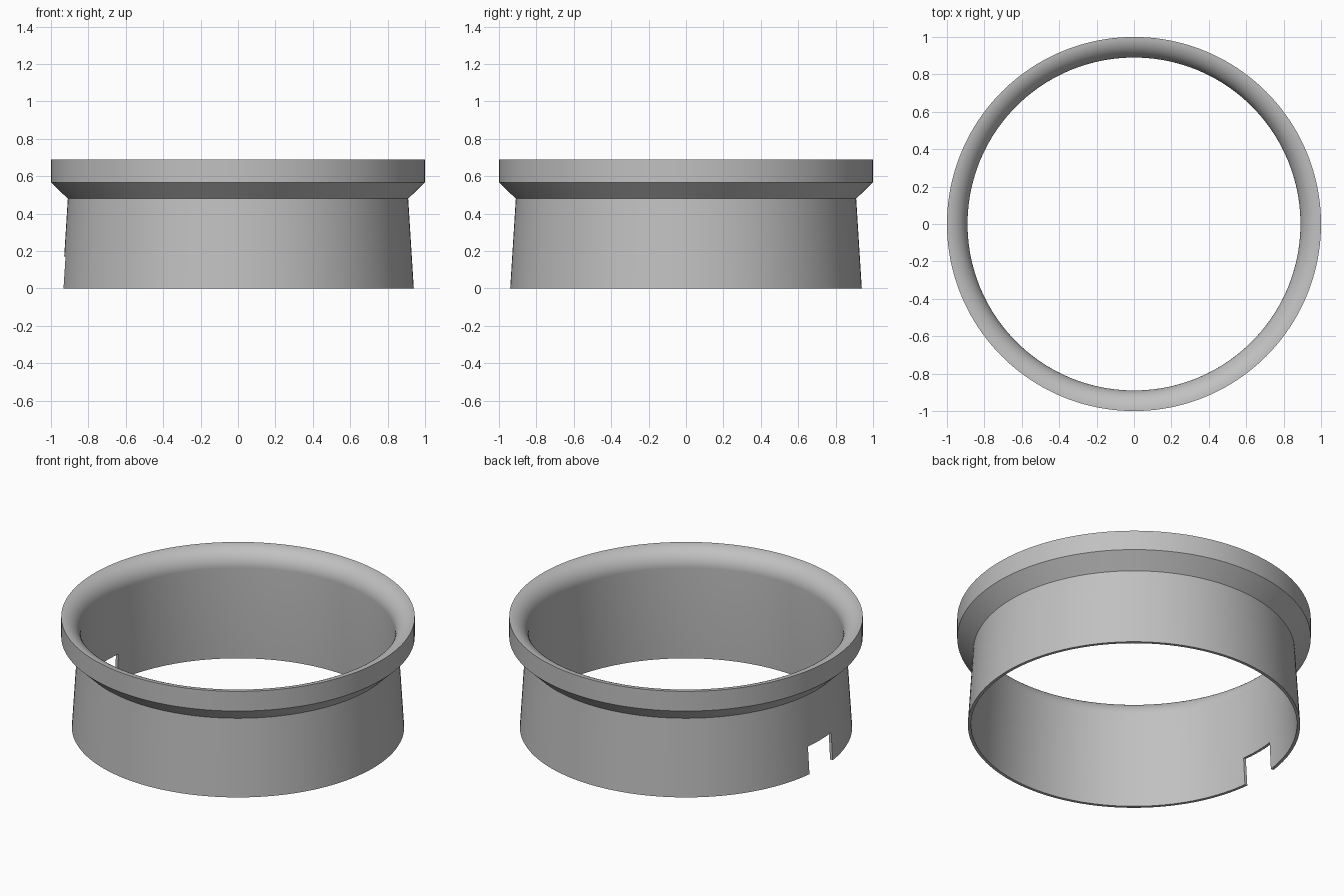
import bpy, bmesh
from math import sin, cos, pi, radians
from mathutils import Vector

if "Cube" in bpy.data.objects:
    bpy.data.objects.remove(bpy.data.objects["Cube"])

SEGMENTS = 160
FLARE = 0.11

grey = bpy.data.materials.new("plain grey")
grey.use_nodes = True
colour = (0.53, 0.53, 0.53, 1)
grey.diffuse_color = colour
grey.node_tree.nodes["Principled BSDF"].inputs["Base Color"].default_value = colour


def make_object(name, bm):
    bmesh.ops.recalc_face_normals(bm, faces=bm.faces)
    mesh = bpy.data.meshes.new(name)
    bm.to_mesh(mesh)
    bm.free()
    obj = bpy.data.objects.new(name, mesh)
    mesh.materials.append(grey)
    bpy.context.collection.objects.link(obj)
    return obj


# Ring section: tapered skirt, sloped collar, straight band, rounded flared mouth
outer = [(0.94, 0), (0.91, 0.48), (1, 0.567), (1, 0.69)]
flare = [(1 - FLARE * sin(a), 0.58 + FLARE * cos(a))
         for a in (i * pi / 24 for i in range(1, 13))]
profile = outer + flare + [(0.922, 0)]

bm = bmesh.new()
rings = []
for s in range(SEGMENTS):
    t = 2 * pi * s / SEGMENTS
    rings.append([bm.verts.new((r * cos(t), r * sin(t), z)) for r, z in profile])
for s, ring in enumerate(rings):
    following = rings[(s + 1) % SEGMENTS]
    for i in range(len(profile)):
        j = (i + 1) % len(profile)
        bm.faces.new((ring[i], following[i], following[j], ring[j]))
flared_ring = make_object("flared_ring", bm)

# Rectangular notch in the lower edge on the -x side
bm = bmesh.new()
bmesh.ops.create_cube(bm, size=1)
half_width = 0.94 * sin(radians(7))
bmesh.ops.scale(bm, vec=Vector((0.3, 2 * half_width, 0.34)), verts=bm.verts)
bmesh.ops.translate(bm, vec=Vector((-0.93, 0, 0)), verts=bm.verts)
notch_cutter = make_object("notch_cutter", bm)
notch_cutter.hide_render = True

cut = flared_ring.modifiers.new("notch", "BOOLEAN")
cut.operation = "DIFFERENCE"
cut.solver = "EXACT"
cut.object = notch_cutter

bpy.ops.object.select_all(action="DESELECT")
flared_ring.select_set(True)
bpy.context.view_layer.objects.active = flared_ring
bpy.ops.object.modifier_apply(modifier=cut.name)
bpy.data.objects.remove(notch_cutter)
bpy.ops.object.shade_smooth_by_angle(angle=radians(30))
